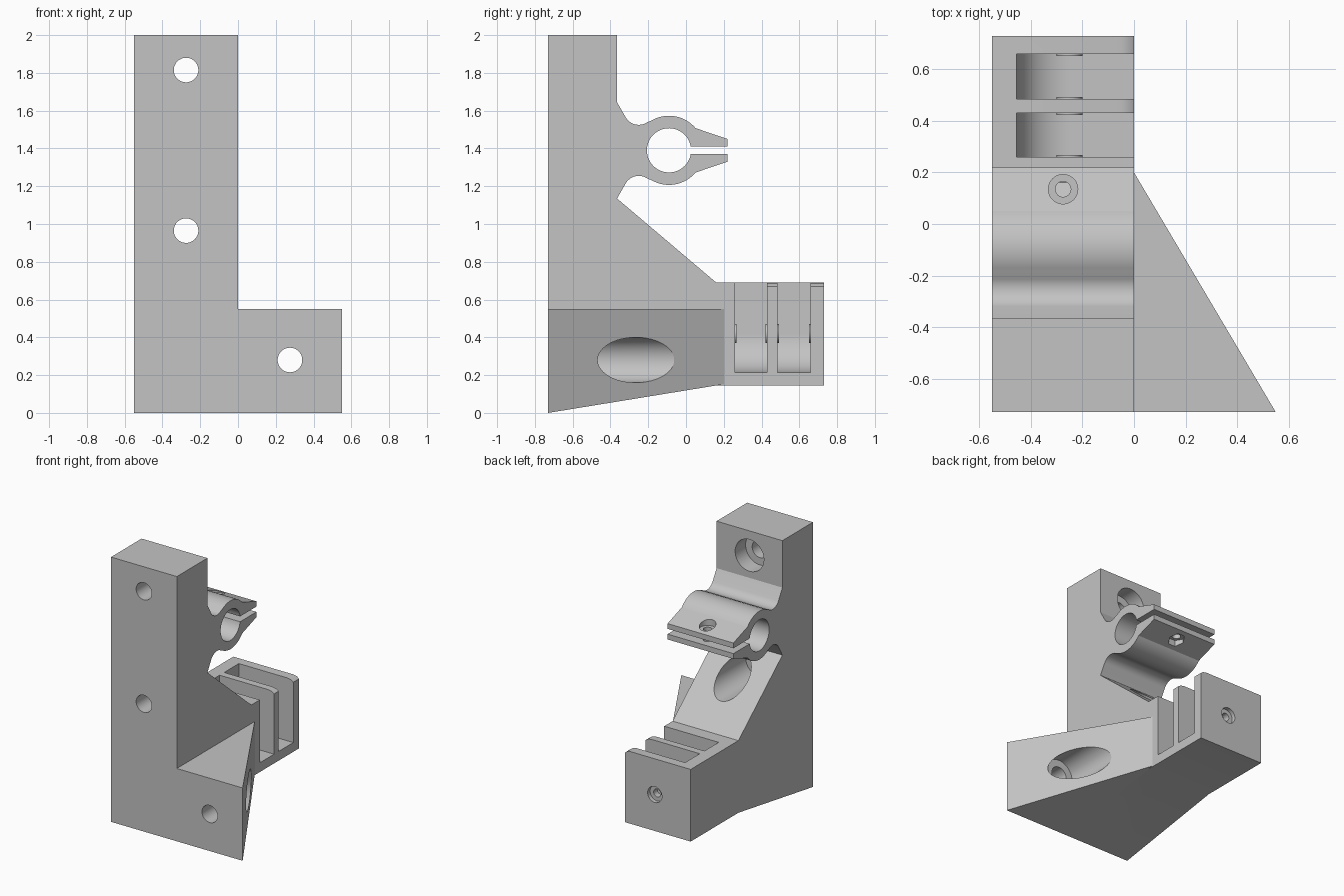
import bpy, bmesh
from math import radians, cos, sin

old = bpy.data.objects.get("Cube")
if old:
    bpy.data.objects.remove(old, do_unlink=True)

grey = bpy.data.materials.new("plain grey")
grey.use_nodes = True
COLOR = (0.55, 0.55, 0.55, 1)
grey.diffuse_color = COLOR
grey.node_tree.nodes["Principled BSDF"].inputs["Base Color"].default_value = COLOR

PLACE = {
    "X": lambda a, b, d: (d, a, b),
    "Y": lambda a, b, d: (a, d, b),
    "Z": lambda a, b, d: (a, b, d),
}


def arc(cx, cy, r, start, end, steps=24):
    angles = [radians(start + (end - start) * i / steps) for i in range(steps + 1)]
    return [(cx + r * cos(t), cy + r * sin(t)) for t in angles]


def circle(cx, cy, r, sides=48):
    return arc(cx, cy, r, 0, 360, sides)[:-1]


def prism(name, points, axis, low, high):
    """Extrude a flat outline along one axis."""
    bm = bmesh.new()
    put = PLACE[axis]
    rings = [[bm.verts.new(put(a, b, d)) for a, b in points] for d in (low, high)]
    count = len(points)
    bm.faces.new(rings[0])
    bm.faces.new(rings[1])
    for i in range(count):
        j = (i + 1) % count
        bm.faces.new((rings[0][i], rings[0][j], rings[1][j], rings[1][i]))
    bmesh.ops.recalc_face_normals(bm, faces=bm.faces)
    mesh = bpy.data.meshes.new(name)
    bm.to_mesh(mesh)
    bm.free()
    mesh.materials.append(grey)
    obj = bpy.data.objects.new(name, mesh)
    bpy.context.collection.objects.link(obj)
    return obj


def combine(target, tool, operation="DIFFERENCE"):
    """Apply a boolean and discard the tool."""
    tool.hide_render = True
    mod = target.modifiers.new(tool.name, "BOOLEAN")
    mod.operation, mod.solver, mod.object = operation, "EXACT", tool
    bpy.context.view_layer.objects.active = target
    bpy.ops.object.modifier_apply(modifier=mod.name)
    bpy.data.objects.remove(tool, do_unlink=True)


# Side profile of the column, rod clamp and bearing block
RY, RZ = -0.09, 1.39
upper = [(-0.365, 1.645)] + arc(-0.25, 1.605, 0.08, 210, 305, 12)
upper += arc(RY, RZ, 0.183, 120, 40, 20) + [(0.22, 1.45), (0.22, 1.41)]
lower = [(y, 2 * RZ - z) for y, z in reversed(upper)]
bore = arc(RY, RZ, 0.117, 10, 350, 48)
profile = [(-0.73, 0), (-0.73, 2), (-0.365, 2)] + upper + bore + lower
profile += [(0.16, 0.69), (0.73, 0.69), (0.73, 0.145), (0.16, 0.145)]
bracket = prism("mounting_bracket", profile, "X", -0.55, 0)

# Triangular side foot, its underside following the slope of the column
foot = prism("side_foot", [(-0.1, -0.73), (0.55, -0.73), (0, 0.2), (-0.1, 0.2)], "Z", 0, 0.55)
for v in foot.data.vertices:
    if v.co.z < 0.01:
        v.co.z = (v.co.y + 0.73) * 0.145 / 0.89
combine(bracket, foot, "UNION")

# Bearing slots, open at the top and one side
BX, BZ = -0.25, 0.42
slot = arc(BX, BZ, 0.205, 180, 270) + [(0.1, 0.215), (0.1, 0.8), (-0.455, 0.8)]
slots = ((0.26, 0.43), (0.485, 0.66))
for low, high in slots:
    combine(bracket, prism("bearing_slot", slot, "Y", low, high))

# Spacer bosses on the slot walls
for low, high in slots:
    for y in (low, high):
        boss = prism("spacer_boss", circle(BX, BZ, 0.05, 32), "Y", y - 0.008, y + 0.008)
        combine(bracket, boss, "UNION")

# Eased corners on the two rear slot walls
ease = [(-0.05, 0.69), (-0.02, 0.684), (0, 0.67), (0.03, 0.65), (0.03, 0.75), (-0.05, 0.75)]
combine(bracket, prism("eased_corner", ease, "Y", 0.4, 0.8))

# Axle hole with a recess in the back face
combine(bracket, prism("axle_hole", circle(BX, BZ, 0.03, 32), "Y", 0.1, 0.8))
combine(bracket, prism("axle_recess", circle(BX, BZ, 0.06, 32), "Y", 0.7, 0.8))

# Mounting holes with deep counterbores from behind
for x, z in ((-0.275, 1.815), (-0.275, 0.965), (0.275, 0.28)):
    combine(bracket, prism("mounting_hole", circle(x, z, 0.065), "Y", -0.8, 0.1))
    combine(bracket, prism("counterbore", circle(x, z, 0.12), "Y", -0.49, 0.12))

# Clamp bolt hole, head recess above and hexagonal nut pocket below
JX, JY = -0.275, 0.135
combine(bracket, prism("bolt_hole", circle(JX, JY, 0.03, 32), "Z", 1.2, 1.6))
combine(bracket, prism("bolt_recess", circle(JX, JY, 0.057), "Z", 1.45, 1.6))
combine(bracket, prism("nut_pocket", circle(JX, JY, 0.06, 6), "Z", 1.2, 1.33))

# Smooth the round surfaces, keep hard edges
bpy.ops.object.select_all(action="DESELECT")
bracket.select_set(True)
bpy.context.view_layer.objects.active = bracket
bpy.ops.object.shade_smooth_by_angle(angle=radians(25))
